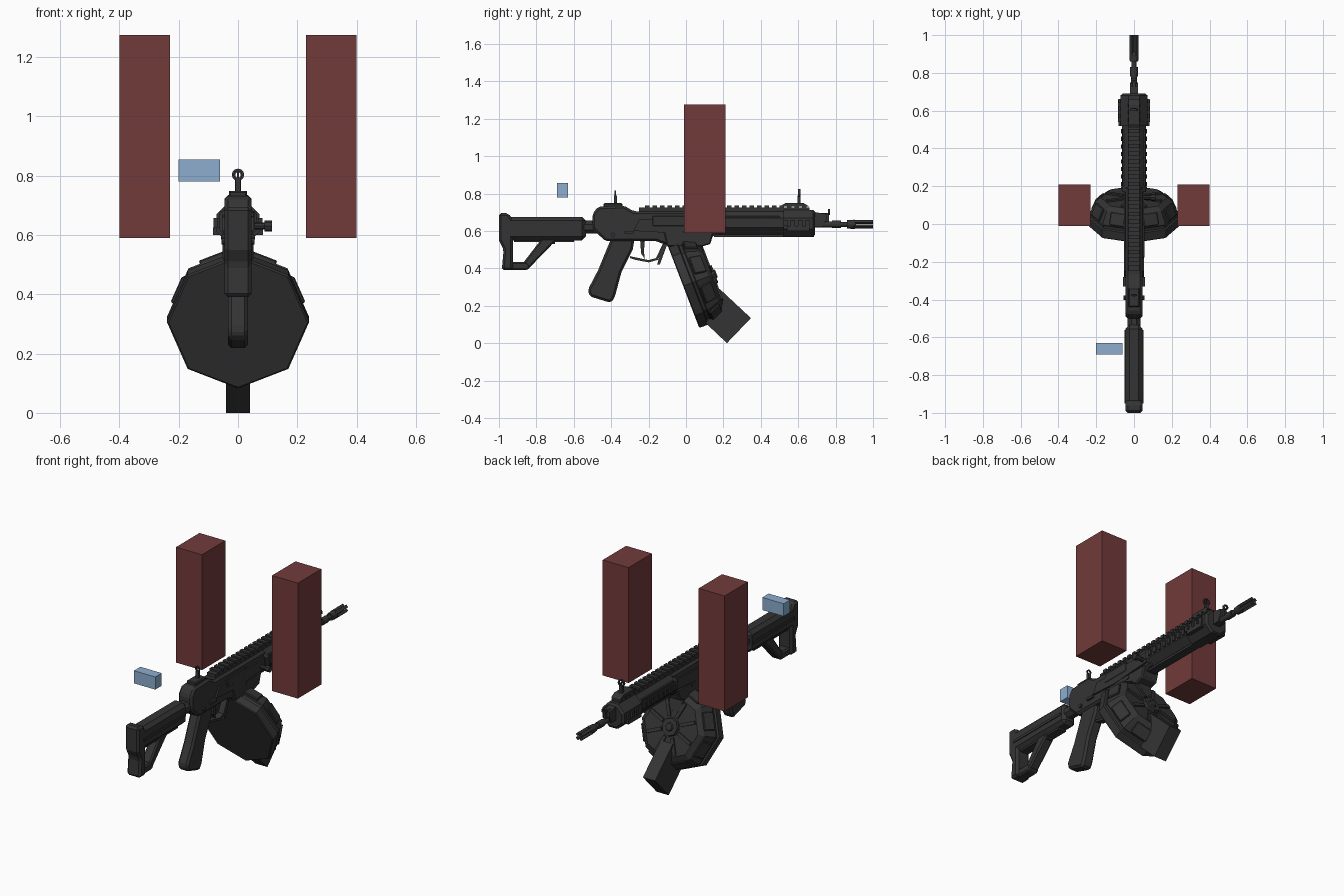
import bpy, bmesh
from math import radians, cos, sin, pi
from mathutils import Matrix, Vector

cube = bpy.data.objects.get("Cube")
if cube:
    bpy.data.objects.remove(cube)


def material(name, rgb):
    m = bpy.data.materials.new(name)
    m.use_nodes = True
    m.diffuse_color = (*rgb, 1)
    m.node_tree.nodes["Principled BSDF"].inputs["Base Color"].default_value = (*rgb, 1)
    return m


DARK = material("dark_gunmetal", (0.034, 0.034, 0.034))
RED = material("dull_red", (0.17, 0.043, 0.043))
BLUE = material("pale_blue", (0.27, 0.42, 0.62))


def finish(name, bm, mat=DARK, matrix=None, bevel=0):
    if matrix:
        bm.transform(matrix)
    bmesh.ops.recalc_face_normals(bm, faces=bm.faces)
    mesh = bpy.data.meshes.new(name)
    bm.to_mesh(mesh)
    bm.free()
    ob = bpy.data.objects.new(name, mesh)
    bpy.context.collection.objects.link(ob)
    mesh.materials.append(mat)
    if bevel:
        mod = ob.modifiers.new("Bevel", "BEVEL")
        mod.width, mod.segments = bevel, 1
    return ob


def box(name, x, y, z, mat=DARK, matrix=None, bevel=0):
    """Box from (low, high) pairs."""
    bm = bmesh.new()
    bmesh.ops.create_cube(bm, size=1)
    for v in bm.verts:
        v.co = [r[0] if c < 0 else r[1] for c, r in zip(v.co, (x, y, z))]
    return finish(name, bm, mat, matrix, bevel)


def prism(name, pts, half, bevel=0, x=0):
    """Side outline of (y, z) points, extruded across x."""
    bm = bmesh.new()
    face = bm.faces.new([bm.verts.new((x - half, y, z)) for y, z in pts])
    out = bmesh.ops.extrude_face_region(bm, geom=[face])["geom"]
    bmesh.ops.translate(bm, vec=(2 * half, 0, 0),
                        verts=[v for v in out if isinstance(v, bmesh.types.BMVert)])
    return finish(name, bm, DARK, None, bevel)


def lathe(name, profile, sides, matrix, turn=0):
    """(y, radius) profile spun about the y axis, with capped ends."""
    bm = bmesh.new()
    rings = []
    for y, r in profile:
        angles = [turn + 2 * pi * i / sides for i in range(sides)]
        rings.append([bm.verts.new((r * cos(a), y, r * sin(a))) for a in angles])
    for a, b in zip(rings, rings[1:]):
        for i in range(sides):
            j = (i + 1) % sides
            bm.faces.new((a[i], a[j], b[j], b[i]))
    bm.faces.new(rings[0])
    bm.faces.new(rings[-1])
    return finish(name, bm, DARK, matrix)


def ring(name, centre, radius, thick, half):
    """Flat upright ring facing along y."""
    prof = [(-half, radius - thick), (-half, radius), (half, radius), (half, radius - thick)]
    bm = bmesh.new()
    n = 12
    loops = [[bm.verts.new((r * cos(2 * pi * i / n), y, r * sin(2 * pi * i / n)))
              for y, r in prof] for i in range(n)]
    for i in range(n):
        a, b = loops[i], loops[(i + 1) % n]
        for k in range(4):
            bm.faces.new((a[k], a[(k + 1) % 4], b[(k + 1) % 4], b[k]))
    return finish(name, bm, DARK, Matrix.Translation(centre))


def at(*p):
    return Matrix.Translation(p)


# Floating blocks
box("left_red_block", (0.23, 0.4), (-0.01, 0.21), (0.59, 1.275), RED)
box("right_red_block", (-0.4, -0.23), (-0.01, 0.21), (0.59, 1.275), RED)
box("blue_block", (-0.2, -0.06), (-0.69, -0.63), (0.78, 0.855), BLUE)

# Stock
box("stock_beam", (-0.045, 0.045), (-0.97, -0.535), (0.55, 0.675), bevel=0.02)
prism("butt_plate", [(-1, 0.695), (-0.95, 0.695), (-0.925, 0.66), (-0.925, 0.39),
                     (-0.985, 0.39), (-0.975, 0.5), (-1, 0.55)], 0.045, 0.012)
prism("stock_foot", [(-0.96, 0.39), (-0.85, 0.39), (-0.83, 0.41), (-0.85, 0.435),
                     (-0.96, 0.435)], 0.032, 0.008)
prism("stock_strut", [(-0.87, 0.43), (-0.84, 0.4), (-0.685, 0.56), (-0.77, 0.56)], 0.03, 0.008)
box("stock_lower_rail", (-0.025, 0.025), (-0.92, -0.6), (0.54, 0.56))
box("adjuster_lever", (-0.018, 0.018), (-0.78, -0.7), (0.53, 0.56))
lathe("buffer_tube", [(-0.56, 0.038), (-0.45, 0.038)], 8, at(0, 0, 0.62), pi / 8)
for s in (-1, 1):
    box("stock_side_strip", sorted((s * 0.04, s * 0.05)), (-0.95, -0.56), (0.6, 0.615))

# Receiver
prism("receiver", [(-0.5, 0.61), (-0.5, 0.69), (-0.47, 0.73), (-0.33, 0.735), (-0.28, 0.705),
                   (0.2, 0.705), (0.2, 0.58), (0.145, 0.58), (0.13, 0.53), (-0.12, 0.53),
                   (-0.16, 0.545), (-0.43, 0.545)], 0.045, 0.012)
prism("magazine_well", [(-0.12, 0.6), (0.15, 0.6), (0.13, 0.53), (0.08, 0.515), (-0.1, 0.515)],
      0.052, 0.006)
for s in (-1, 1):
    prism("receiver_side_panel", [(-0.28, 0.6), (-0.25, 0.66), (0.2, 0.67), (0.2, 0.61),
                                  (-0.1, 0.59)], 0.006, x=s * 0.048)
    box("selector", sorted((s * 0.04, s * 0.057)), (-0.33, -0.28), (0.585, 0.6))
    lathe("receiver_pin", [(-0.055, 0.012), (0.055, 0.012)], 8,
          at(0, -0.39 + 0.2 * (s + 1), 0.58) @ Matrix.Rotation(pi / 2, 4, "Z"))
box("ejection_cover", (0.04, 0.056), (-0.18, 0), (0.625, 0.68), bevel=0.004)
lathe("charging_handle", [(0, 0.012), (0.05, 0.012), (0.05, 0.018), (0.075, 0.018)], 8,
      at(0.04, 0.14, 0.63) @ Matrix.Rotation(-pi / 2, 4, "Z"))

# Pistol grip, trigger and guard
prism("pistol_grip", [(-0.4, 0.56), (-0.47, 0.39), (-0.525, 0.285), (-0.515, 0.25), (-0.4, 0.215),
                      (-0.38, 0.25), (-0.345, 0.38), (-0.285, 0.5), (-0.275, 0.56)], 0.034, 0.012)
prism("trigger_guard", [(-0.3, 0.455), (-0.27, 0.445), (-0.2, 0.432), (-0.15, 0.445),
                        (-0.105, 0.54), (-0.12, 0.54), (-0.16, 0.455), (-0.2, 0.444),
                        (-0.3, 0.465)], 0.018)
prism("trigger", [(-0.245, 0.55), (-0.24, 0.48), (-0.22, 0.45), (-0.225, 0.49), (-0.22, 0.55)], 0.008)
prism("magazine_release", [(-0.12, 0.53), (-0.155, 0.42), (-0.14, 0.42), (-0.1, 0.53)], 0.015)

# Handguard and rails
lathe("handguard", [(0.17, 0.068), (0.68, 0.068)], 8, at(0, 0, 0.643), pi / 8)
lathe("handguard_collar", [(0.52, 0.078), (0.68, 0.078), (0.69, 0.066)], 8,
      at(0, 0, 0.64), pi / 8)
box("top_rail", (-0.028, 0.028), (-0.25, 0.66), (0.69, 0.724))
box("bottom_rail", (-0.025, 0.025), (0.15, 0.685), (0.568, 0.59))
for i in range(22):
    y = -0.22 + i * 0.04
    box("top_rail_tooth", (-0.032, 0.032), (y, y + 0.024), (0.715, 0.735))
for i in range(12):
    y = 0.2 + i * 0.04
    wide = 0.083 if y > 0.5 else 0.07
    box("side_rail_tooth", (-wide, wide), (y, y + 0.022), (0.625, 0.658))
for s in (-1, 1):
    box("collar_bracket", sorted((s * 0.06, s * 0.085)), (0.54, 0.66), (0.6, 0.625))
    prism("handguard_panel", [(0.2, 0.672), (0.5, 0.672), (0.5, 0.68), (0.2, 0.68)], 0.01,
          x=s * 0.052)

# Barrel, gas tube and muzzle
lathe("barrel", [(0.6, 0.016), (0.78, 0.016), (0.78, 0.02), (0.83, 0.02), (0.83, 0.013),
                 (0.88, 0.013)], 12, at(0, 0, 0.635))
lathe("gas_tube", [(0.66, 0.018), (0.75, 0.018)], 8, at(0, 0, 0.68), pi / 8)
prism("gas_block", [(0.69, 0.62), (0.73, 0.62), (0.75, 0.66), (0.75, 0.69), (0.69, 0.7)], 0.022)
box("sling_post", (-0.006, 0.006), (0.745, 0.765), (0.64, 0.695))
ring("sling_loop", (0, 0.765, 0.7), 0.016, 0.006, 0.006)
lathe("muzzle_base", [(0.86, 0.022), (0.9, 0.025), (0.91, 0.02)], 12, at(0, 0, 0.635))
for i in range(4):
    spin = at(0, 0, 0.635) @ Matrix.Rotation(i * pi / 2 + pi / 4, 4, "Y")
    box("muzzle_prong", (0.01, 0.024), (0.89, 1.0), (-0.009, 0.009), matrix=spin)

# Folding sights
box("rear_sight_base", (-0.03, 0.03), (-0.44, -0.34), (0.725, 0.748), bevel=0.005)
box("rear_sight_post", (-0.009, 0.009), (-0.385, -0.37), (0.74, 0.79))
ring("rear_sight_ring", (0, -0.378, 0.802), 0.015, 0.006, 0.004)
prism("front_sight_base", [(0.5, 0.73), (0.53, 0.748), (0.63, 0.748), (0.66, 0.73)], 0.03)
box("front_sight_post", (-0.01, 0.01), (0.597, 0.613), (0.74, 0.79))
ring("front_sight_ring", (0, 0.605, 0.803), 0.021, 0.007, 0.006)
box("front_sight_pin", (-0.003, 0.003), (0.602, 0.608), (0.78, 0.81))

# Drum magazine, tilted forward
tilt = at(0, -0.015, 0.305) @ Matrix.Rotation(radians(21), 4, "X")
lathe("drum_body", [(0, 0.234), (0.005, 0.24), (0.05, 0.24), (0.055, 0.23), (0.07, 0.23),
                    (0.075, 0.236), (0.145, 0.205), (0.165, 0.175)], 8, tilt)
lathe("drum_hub", [(0.16, 0.055), (0.182, 0.05), (0.182, 0.025), (0.19, 0.02)], 8, tilt)
for i in range(8):
    turn = tilt @ Matrix.Rotation(i * pi / 4 + pi / 8, 4, "Y")
    box("drum_spoke", (0.06, 0.155), (0.155, 0.174), (-0.01, 0.01), matrix=turn)
    bar = turn @ at(0.2, 0.11, 0) @ Matrix.Rotation(radians(24), 4, "Z")
    box("drum_edge_panel", (-0.01, 0.014), (-0.035, 0.035), (-0.05, 0.05), matrix=bar, bevel=0.004)
prism("magazine_neck", [(-0.1, 0.54), (0.085, 0.54), (0.11, 0.44), (-0.06, 0.44)], 0.046, 0.005)
prism("magazine_foot", [(0.219, 0), (0.347, 0.134), (0.18, 0.29), (0.06, 0.15)], 0.04)
